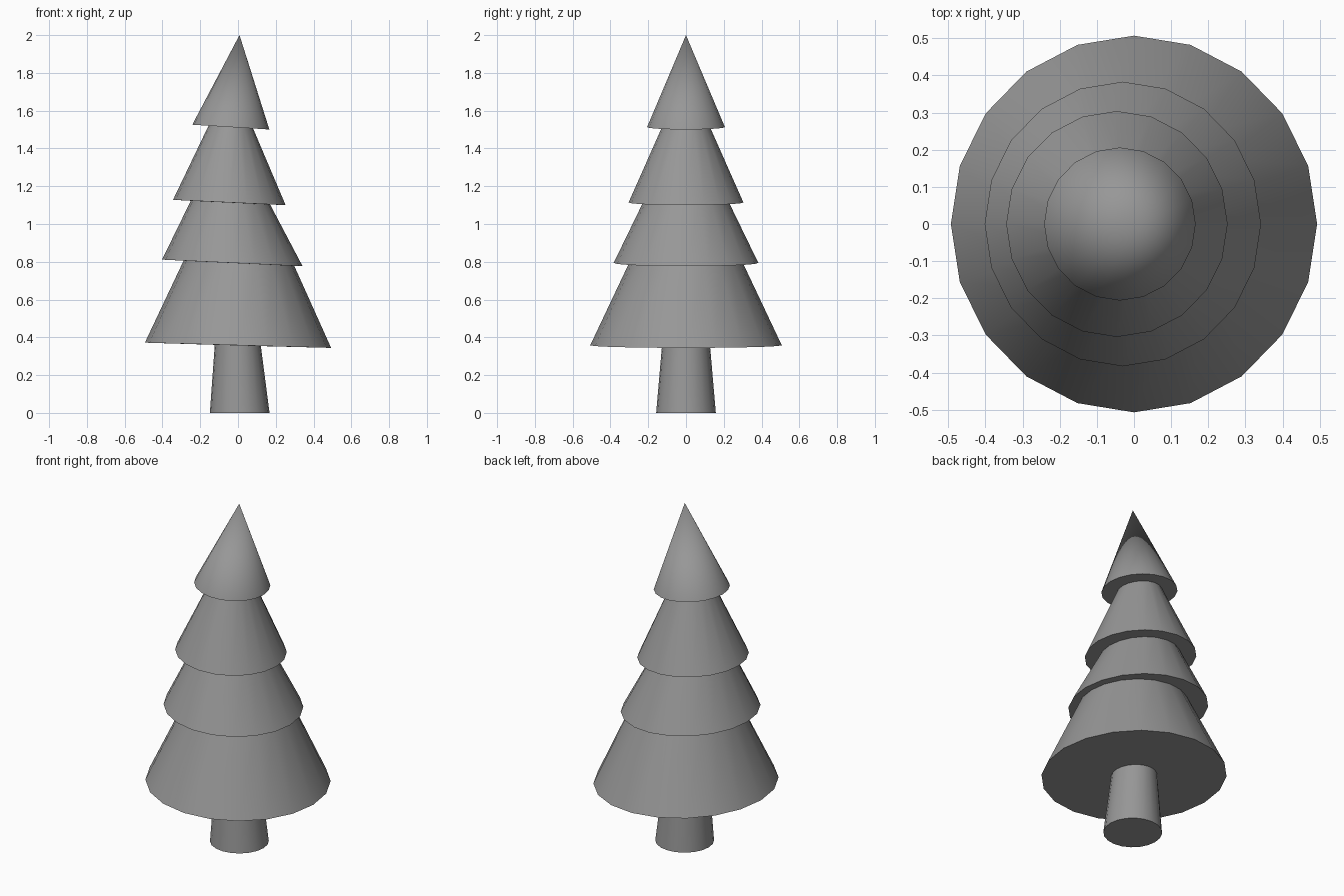
import bpy, bmesh
from math import cos, sin, tau

if "Cube" in bpy.data.objects:
    bpy.data.objects.remove(bpy.data.objects["Cube"])

SIDES = 20

# Each ring: centre x, centre z, x radius, y radius, z slope along x
TRUNK_TOP = (-0.001, 0.357, 0.122, 0.127, -0.028)
TRUNK = [(0.009, 0.0, 0.158, 0.158, 0.0), TRUNK_TOP]
FOLIAGE = [
    TRUNK_TOP,
    (0.0, 0.358, 0.493, 0.507, -0.028),      # lowest tier rim
    (0.005, 0.792, 0.293, 0.302, -0.047),    # tucks under the next tier
    (-0.03, 0.794, 0.372, 0.383, -0.047),
    (-0.04, 1.113, 0.21, 0.228, -0.047),
    (-0.046, 1.114, 0.298, 0.304, -0.047),
    (-0.038, 1.513, 0.118, 0.127, -0.062),
    (-0.038, 1.513, 0.204, 0.206, -0.062),   # top tier rim
]

dark_grey = bpy.data.materials.new("dark_grey")
dark_grey.diffuse_color = (0.31, 0.31, 0.31, 1.0)
dark_grey.use_nodes = True
dark_grey.node_tree.nodes["Principled BSDF"].inputs["Base Color"].default_value = dark_grey.diffuse_color


def loft(name, rings, apex=None, cap_bottom=False):
    """Skin a stack of tilted rings, optionally closed with a point or a base."""
    bm = bmesh.new()
    loops = []
    for cx, cz, rx, ry, slope in rings:
        loop = []
        for i in range(SIDES):
            a = tau * i / SIDES
            dx = rx * cos(a)
            loop.append(bm.verts.new((cx + dx, ry * sin(a), cz + slope * dx)))
        loops.append(loop)
    for low, high in zip(loops, loops[1:]):
        for i in range(SIDES):
            j = (i + 1) % SIDES
            bm.faces.new((low[i], low[j], high[j], high[i]))
    if apex:
        tip = bm.verts.new(apex)
        for i in range(SIDES):
            bm.faces.new((loops[-1][i], loops[-1][(i + 1) % SIDES], tip))
    if cap_bottom:
        bm.faces.new(loops[0][::-1])
    mesh = bpy.data.meshes.new(name)
    bm.to_mesh(mesh)
    bm.free()
    mesh.materials.append(dark_grey)
    obj = bpy.data.objects.new(name, mesh)
    bpy.context.collection.objects.link(obj)
    bpy.ops.object.select_all(action='DESELECT')
    obj.select_set(True)
    bpy.context.view_layer.objects.active = obj
    bpy.ops.object.shade_smooth_by_angle()
    return obj


# Tapered trunk, and four stacked skirts of foliage ending in a point
loft("trunk", TRUNK, cap_bottom=True)
loft("foliage", FOLIAGE, apex=(0.008, 0.0, 2.0))
